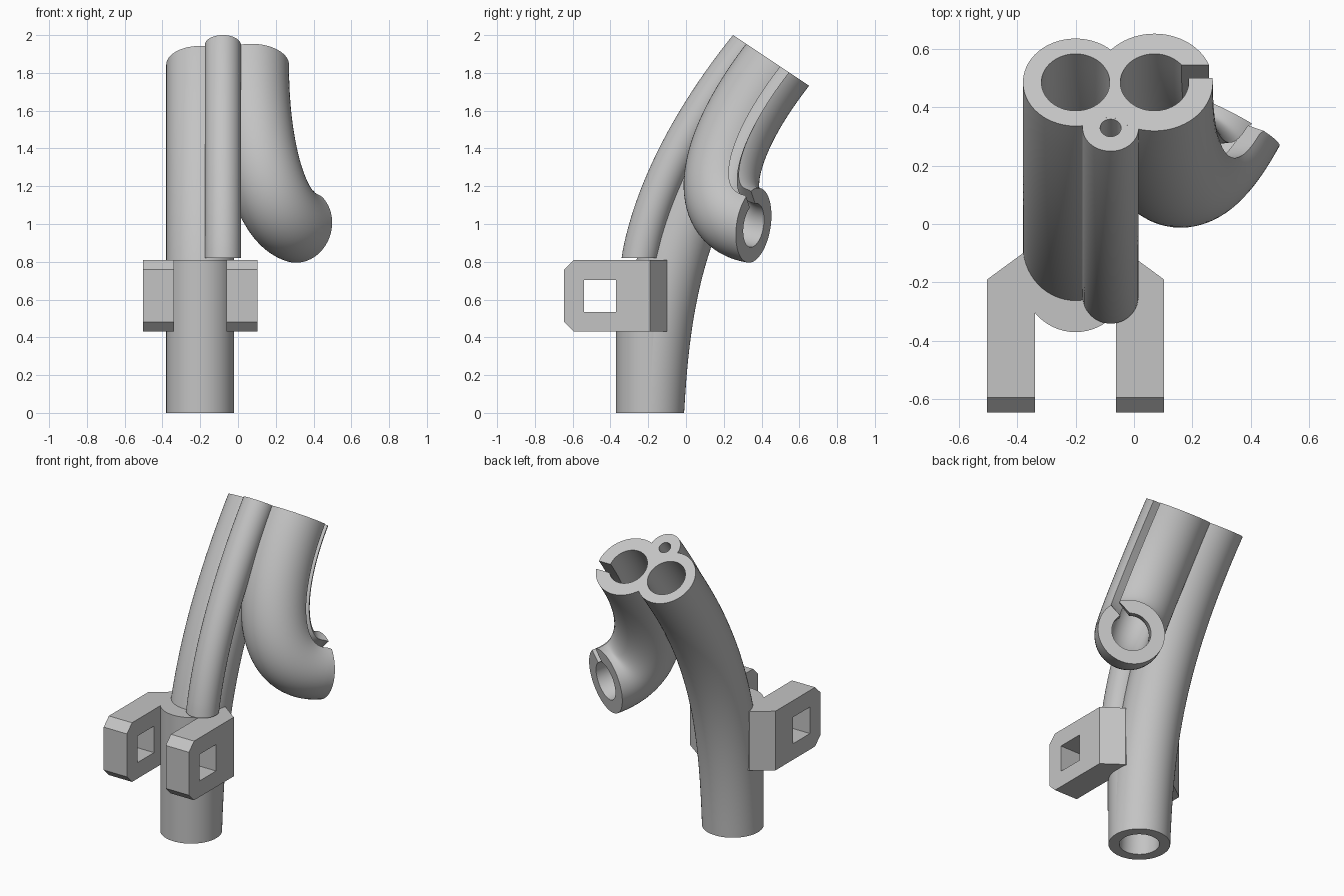
import bpy, bmesh
from math import cos, sin, tau
from mathutils import Vector

cube = bpy.data.objects.get("Cube")
if cube:
    bpy.data.objects.remove(cube, do_unlink=True)

SHADE = (0.55, 0.55, 0.55, 1)
grey = bpy.data.materials.new("plain_grey")
grey.use_nodes = True
grey.diffuse_color = SHADE
grey.node_tree.nodes["Principled BSDF"].inputs["Base Color"].default_value = SHADE


def make(name, bm):
    bmesh.ops.recalc_face_normals(bm, faces=bm.faces)
    mesh = bpy.data.meshes.new(name)
    bm.to_mesh(mesh)
    bm.free()
    obj = bpy.data.objects.new(name, mesh)
    mesh.materials.append(grey)
    bpy.context.collection.objects.link(obj)
    return obj


def select(obj):
    bpy.ops.object.select_all(action='DESELECT')
    obj.select_set(True)
    bpy.context.view_layer.objects.active = obj


def cut(obj, cutters):
    select(obj)
    for c in cutters:
        mod = obj.modifiers.new("cut", 'BOOLEAN')
        mod.operation, mod.solver, mod.object = 'DIFFERENCE', 'EXACT', c
        bpy.ops.object.modifier_apply(modifier=mod.name)


def circle(r, n=56):
    return [(r * cos(tau * i / n), r * sin(tau * i / n)) for i in range(n)]


def loft(bm, rings):
    rows = [[bm.verts.new(p) for p in ring] for ring in rings]
    n = len(rows[0])
    for a, b in zip(rows, rows[1:]):
        for i in range(n):
            j = (i + 1) % n
            bm.faces.new((a[i], a[j], b[j], b[i]))
    bm.faces.new(rows[0])
    bm.faces.new(rows[-1])


def sweep(name, path, section, extend=0, steps=36):
    """Carry a section without twist along a cubic curve with given end normals."""
    points, first, last = path
    p = [Vector(q) for q in points]
    stations = []
    for i in range(steps + 1):
        t = i / steps
        s = 1 - t
        pos = p[0] * s**3 + p[1] * 3 * s * s * t + p[2] * 3 * s * t * t + p[3] * t**3
        tan = (p[1] - p[0]) * s * s + (p[2] - p[1]) * 2 * s * t + (p[3] - p[2]) * t * t
        stations.append((pos, tan.normalized()))
    first, last = Vector(first).normalized(), Vector(last).normalized()
    stations[0], stations[-1] = (p[0], first), (p[3], last)
    if extend:
        stations.insert(0, (p[0] - first * extend, first))
        stations.append((p[3] + last * extend, last))
    rings = []
    for pos, n in stations:
        u = first.rotation_difference(n) @ Vector((1, 0, 0))
        v = n.cross(u)
        rings.append([pos + u * a + v * b for a, b in section])
    bm = bmesh.new()
    loft(bm, rings)
    return make(name, bm)


# Centre lines with end normals: the three tubes meet in one slanted top plane
UP = Vector((0, 0, 1))
TOP = Vector((0, 0.555, 0.832))
main_path = ([(-0.2, -0.19, 0), (-0.2, -0.155, 0.68), (-0.2, -0.05, 1.18), (-0.2, 0.485, 1.843)], UP, TOP)
thin_path = ([(-0.08, -0.245, 0.82), (-0.08, -0.175, 1.2), (-0.08, 0.046, 1.597), (-0.08, 0.329, 1.947)], UP, TOP)
side_path = ([(0.07, 0.485, 1.843), (0.07, 0.135, 1.39), (0.175, 0.095, 1.035), (0.32, 0.358, 0.993)],
             -TOP, (0.45, 0.88, -0.14))

# Bores and the slit along the inside of the bend
main_bore = sweep("main_bore", main_path, circle(0.117), extend=0.1)
side_bore = sweep("side_bore", side_path, circle(0.117), extend=0.1)
thin_bore = sweep("thin_bore", thin_path, circle(0.036, 24), extend=0.05)
slit = sweep("slit", side_path, [(0.07, -0.072), (0.26, -0.072), (0.26, -0.018), (0.07, -0.018)], extend=0.1)

# Tubes
main_tube = sweep("main_tube", main_path, circle(0.18))
side_tube = sweep("side_tube", side_path, circle(0.2))
thin_tube = sweep("thin_tube", thin_path, circle(0.096))

# Straight sleeve around the foot of the main tube
bm = bmesh.new()
loft(bm, [[Vector((x - 0.2, y - 0.19, z)) for x, y in circle(0.18)] for z in (0, 0.81)])
sleeve = make("base_sleeve", bm)

cut(main_tube, [main_bore, side_bore])
cut(side_tube, [main_bore, side_bore, thin_bore, slit])
cut(thin_tube, [thin_bore])
cut(sleeve, [main_bore])

# Square window through both bracket arms
bm = bmesh.new()
bmesh.ops.create_cube(bm, size=1)
for v in bm.verts:
    v.co = Vector((v.co.x * 2, v.co.y * 0.17 - 0.455, v.co.z * 0.17 + 0.618))
window = make("bracket_window", bm)

# Mirrored bracket arms with chamfered noses
for name, s in (("right_bracket", -1), ("left_bracket", 1)):
    outline = [(0.138, -0.645), (0.303, -0.645), (0.303, -0.19), (0.18, -0.1), (0.138, -0.1)]
    bm = bmesh.new()
    loft(bm, [[Vector((-0.2 + s * x, y, z)) for x, y in outline] for z in (0.43, 0.81)])
    nose = [e for e in bm.edges if all(v.co.y < -0.6 for v in e.verts)
            and abs(e.verts[0].co.z - e.verts[1].co.z) < 0.01]
    bmesh.ops.bevel(bm, geom=nose, offset=0.052, segments=1, affect='EDGES')
    cut(make(name, bm), [window])

for c in (main_bore, side_bore, thin_bore, slit, window):
    bpy.data.objects.remove(c, do_unlink=True)

for obj in (main_tube, side_tube, thin_tube, sleeve):
    select(obj)
    bpy.ops.object.shade_smooth_by_angle(angle=0.5)
